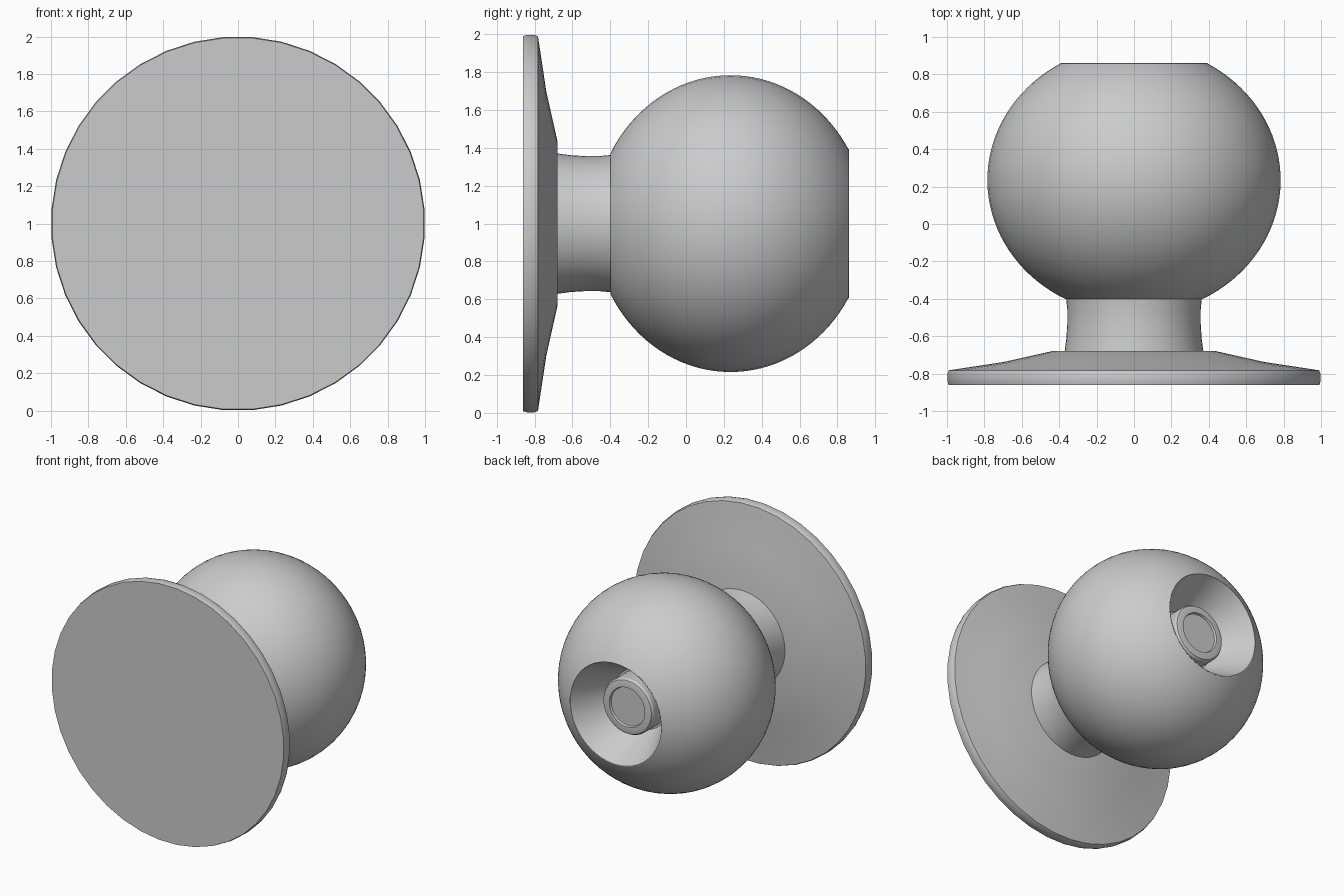
import bpy
from math import sin, cos, pi, sqrt, radians, acos

if "Cube" in bpy.data.objects:
    bpy.data.objects.remove(bpy.data.objects["Cube"])


def lathe(name, profile, segments):
    """Revolve (radius, y) points about the knob axis (along y, at z = 1)."""
    verts, rings = [], []
    for r, y in profile:
        if r == 0:
            rings.append([len(verts)] * segments)
            verts.append((0, y, 1))
        else:
            rings.append(range(len(verts), len(verts) + segments))
            for i in range(segments):
                a = 2 * pi * (i + 0.5) / segments
                verts.append((r * cos(a), y, 1 + r * sin(a)))
    faces = []
    for lo, hi in zip(rings, rings[1:]):
        for i in range(segments):
            j = (i + 1) % segments
            quad = (lo[i], hi[i], hi[j], lo[j])
            faces.append(tuple(dict.fromkeys(quad)))
    mesh = bpy.data.meshes.new(name)
    mesh.from_pydata(verts, [], faces)
    obj = bpy.data.objects.new(name, mesh)
    bpy.context.collection.objects.link(obj)
    bpy.ops.object.select_all(action='DESELECT')
    obj.select_set(True)
    bpy.context.view_layer.objects.active = obj
    bpy.ops.object.mode_set(mode='EDIT')
    bpy.ops.mesh.select_all(action='SELECT')
    bpy.ops.mesh.normals_make_consistent(inside=False)
    bpy.ops.object.mode_set(mode='OBJECT')
    bpy.ops.object.shade_smooth_by_angle(angle=radians(25))
    return obj


# Wall plate with a shallow dished cone
lathe("wall_plate", [(0, -0.86), (0.995, -0.86), (1.0, -0.84), (1.0, -0.80), (0.993, -0.782),
                     (0.70, -0.738), (0.44, -0.68), (0, -0.68)], 40)

# Slightly waisted neck
lathe("neck", [(0.372, -0.685), (0.362, -0.61), (0.357, -0.53),
               (0.357, -0.46), (0.363, -0.40)], 64)

# Rounded grip, cut flat at the back, with a conical recess
R, H, C = 0.785, 0.72, 0.235
start, end = acos((C + 0.40) / H), pi - acos((0.86 - C) / H)
steps = 36
grip = [(0, -0.40)]
for k in range(steps + 1):
    t = start + (end - start) * k / steps
    grip.append((R * sin(t), C - H * cos(t)))
grip += [(0.395, 0.86), (0.23, 0.55), (0, 0.55)]
lathe("knob", grip, 64)

# Lock button with bevelled rim and slightly sunken centre
lathe("lock_button", [(0.215, 0.55), (0.215, 0.70), (0.205, 0.717), (0.185, 0.722),
                      (0.152, 0.722), (0.147, 0.705), (0, 0.705)], 48)
